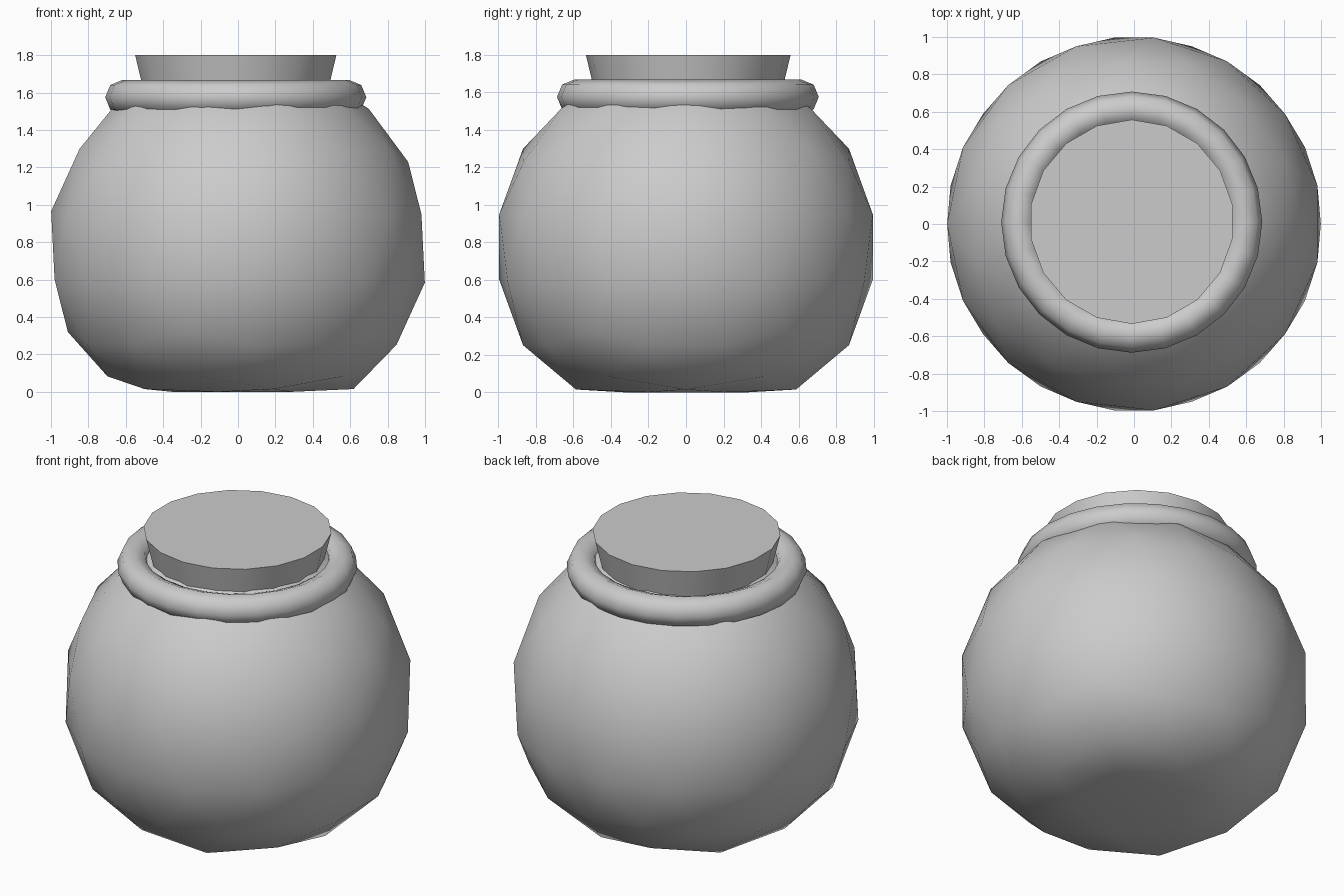
import bpy, bmesh, math

if "Cube" in bpy.data.objects:
    bpy.data.objects.remove(bpy.data.objects["Cube"])

R = 1.017      # body radius
CZ = 0.775     # body centre height


def smooth(obj, name, angle):
    obj.name = name
    bpy.ops.object.select_all(action='DESELECT')
    obj.select_set(True)
    bpy.context.view_layer.objects.active = obj
    bpy.ops.object.shade_smooth_by_angle(angle=math.radians(angle))


# Round body: icosahedron with every edge cut in three, pushed onto a sphere
bm = bmesh.new()
bmesh.ops.create_icosphere(bm, subdivisions=1, radius=1)
bmesh.ops.subdivide_edges(bm, edges=bm.edges[:], cuts=2, use_grid_fill=True)
bmesh.ops.triangulate(bm, faces=[f for f in bm.faces if len(f.verts) > 3])
for v in bm.verts:
    v.co = v.co.normalized() * R
    v.co.z += CZ
    # flattened base
    if v.co.z < -0.1:
        v.co.z = 0.0
    elif v.co.z < 0.0:
        v.co.z = 0.015
    elif v.co.z < 0.15:
        v.co.z = 0.083
bmesh.ops.recalc_face_normals(bm, faces=bm.faces[:])
mesh = bpy.data.meshes.new("bottle_body")
bm.to_mesh(mesh)
bm.free()
body = bpy.data.objects.new("bottle_body", mesh)
bpy.context.collection.objects.link(body)
smooth(body, "bottle_body", 60)

# Rounded neck ring
bpy.ops.mesh.primitive_torus_add(major_segments=24, minor_segments=8,
                                 major_radius=0.605, minor_radius=0.093,
                                 location=(-0.012, 0.01, 1.575))
smooth(bpy.context.object, "neck_ring", 60)

# Tapered stopper
bpy.ops.mesh.primitive_cone_add(vertices=18, radius1=0.45, radius2=0.546,
                                depth=0.4, location=(-0.012, 0.012, 1.6))
smooth(bpy.context.object, "stopper", 30)
